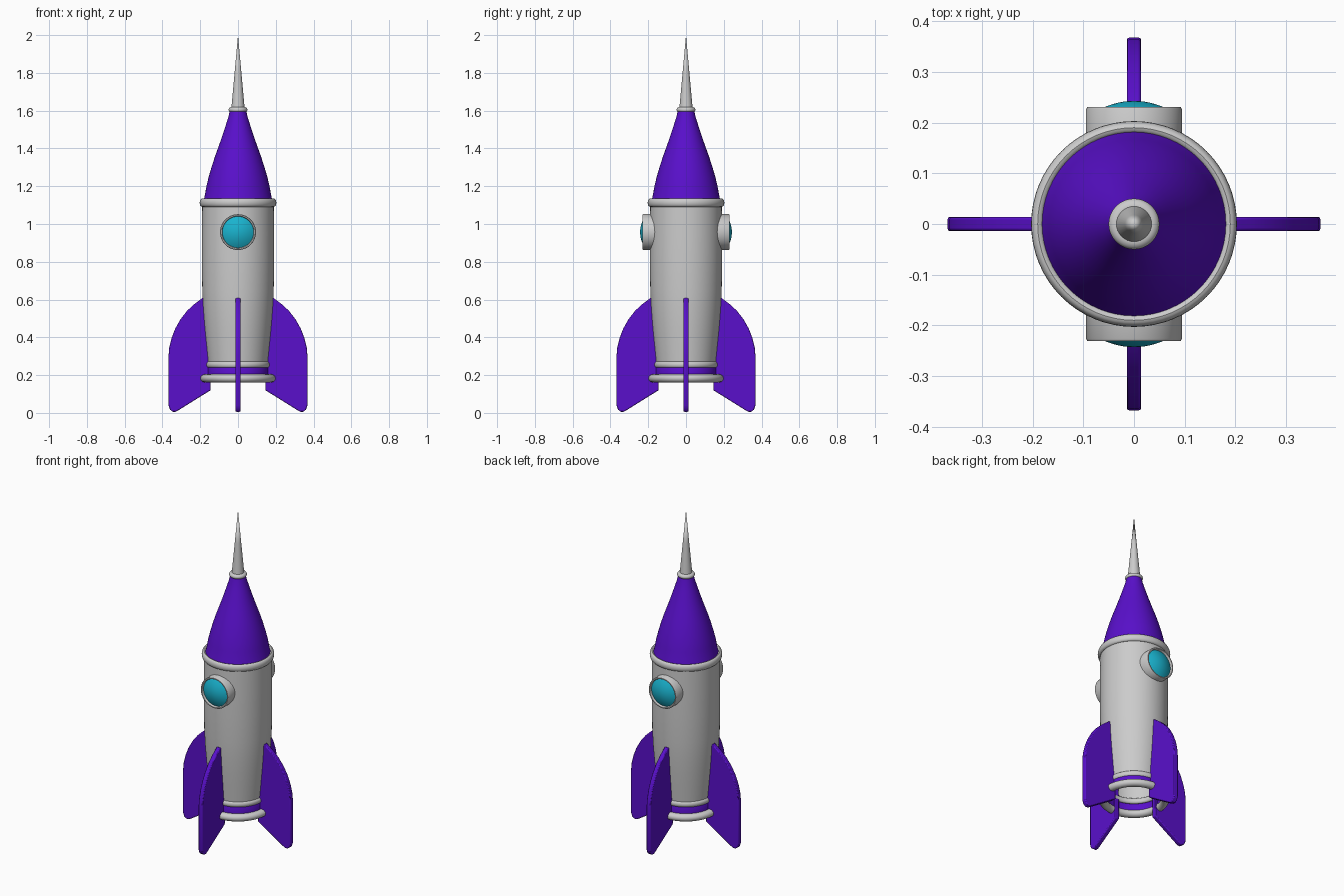
import bpy, bmesh, math
from mathutils import Matrix

if "Cube" in bpy.data.objects:
    bpy.data.objects.remove(bpy.data.objects["Cube"])


def material(name, color):
    m = bpy.data.materials.new(name)
    m.diffuse_color = color
    m.use_nodes = True
    m.node_tree.nodes["Principled BSDF"].inputs["Base Color"].default_value = m.diffuse_color
    return m


PURPLE = material("purple_paint", (0.10, 0.005, 0.60, 1))
CYAN = material("cyan_glass", (0.01, 0.45, 0.62, 1))


def finish(name, bm, mat=None, matrix=None):
    bmesh.ops.recalc_face_normals(bm, faces=bm.faces)
    me = bpy.data.meshes.new(name)
    bm.to_mesh(me)
    bm.free()
    ob = bpy.data.objects.new(name, me)
    bpy.context.collection.objects.link(ob)
    if matrix:
        ob.matrix_world = matrix
    if mat:
        me.materials.append(mat)
    bpy.ops.object.select_all(action='DESELECT')
    ob.select_set(True)
    bpy.context.view_layer.objects.active = ob
    bpy.ops.object.shade_smooth_by_angle(angle=math.radians(35))
    return ob


def lathe(name, profile, mat=None, matrix=None, steps=64):
    """Revolve (radius, height) points around the z axis."""
    bm = bmesh.new()
    verts = [bm.verts.new((r, 0, z)) for r, z in profile]
    edges = [bm.edges.new(p) for p in zip(verts, verts[1:])]
    bmesh.ops.spin(bm, geom=verts + edges, cent=(0, 0, 0), axis=(0, 0, 1),
                   angle=math.tau, steps=steps)
    bmesh.ops.remove_doubles(bm, verts=bm.verts, dist=1e-5)
    return finish(name, bm, mat, matrix)


def ring(name, radius, z, width, height):
    """Torus with an elliptical section."""
    pts = [(radius + width * math.cos(i * math.tau / 16),
            z + height * math.sin(i * math.tau / 16)) for i in range(17)]
    return lathe(name, pts)


# Hull, open at the bottom, with a purple band above the base ring
lathe("hull", [(0.158, 0.27), (0.167, 0.36), (0.176, 0.45), (0.184, 0.55),
               (0.189, 0.65), (0.191, 0.80), (0.191, 0.95), (0.189, 1.12)])
ring("lower_collar", 0.155, 0.255, 0.012, 0.017)
lathe("purple_band", [(0.155, 0.25), (0.16, 0.24), (0.16, 0.19)], PURPLE)
ring("base_ring", 0.175, 0.183, 0.024, 0.022)
ring("shoulder_ring", 0.19, 1.113, 0.013, 0.022)

# Nose cone, its collar and the needle
lathe("nose_cone", [(0.187, 1.11), (0.178, 1.14), (0.167, 1.20), (0.155, 1.25),
                    (0.139, 1.305), (0.121, 1.36), (0.101, 1.415),
                    (0.082, 1.47), (0.064, 1.525), (0.05, 1.57), (0.041, 1.61)],
      PURPLE)
ring("needle_collar", 0.034, 1.605, 0.016, 0.014)
lathe("needle", [(0.036, 1.605), (0.018, 1.80), (0, 2.0)], steps=32)

# Portholes on the front and back
for side, turn in (("front", 90), ("back", -90)):
    mx = Matrix.Translation((0, 0, 0.957)) @ Matrix.Rotation(math.radians(turn), 4, 'X')
    lathe(side + "_porthole_frame",
          [(0.095, 0.15), (0.095, 0.226), (0.092, 0.231), (0.086, 0.231),
           (0.083, 0.226), (0.083, 0.19)], None, mx, 48)
    dome = [(0.084 * t / 8, 0.243 - 0.026 * (t / 8) ** 2) for t in range(9)]
    lathe(side + "_porthole_glass", dome, CYAN, mx, 48)

# Four fins from one outline in the xz plane
FIN = [(0.145, 0.12), (0.315, 0.014), (0.33, 0.006), (0.345, 0.006),
       (0.36, 0.017), (0.368, 0.04), (0.368, 0.30), (0.364, 0.345),
       (0.352, 0.395), (0.333, 0.445), (0.305, 0.495), (0.27, 0.54),
       (0.235, 0.573), (0.19, 0.607), (0.175, 0.607), (0.145, 0.26)]
for i, side in enumerate(("right", "back", "left", "front")):
    bm = bmesh.new()
    face = bm.faces.new([bm.verts.new((x, -0.014, z)) for x, z in FIN])
    out = bmesh.ops.extrude_face_region(bm, geom=[face])
    moved = [g for g in out["geom"] if isinstance(g, bmesh.types.BMVert)]
    bmesh.ops.translate(bm, verts=moved, vec=(0, 0.028, 0))
    fin = finish(side + "_fin", bm, PURPLE, Matrix.Rotation(i * math.pi / 2, 4, 'Z'))
    bev = fin.modifiers.new("soft_edges", 'BEVEL')
    bev.width = 0.005
    bev.segments = 2
    bev.limit_method = 'ANGLE'
    bev.angle_limit = math.radians(50)
